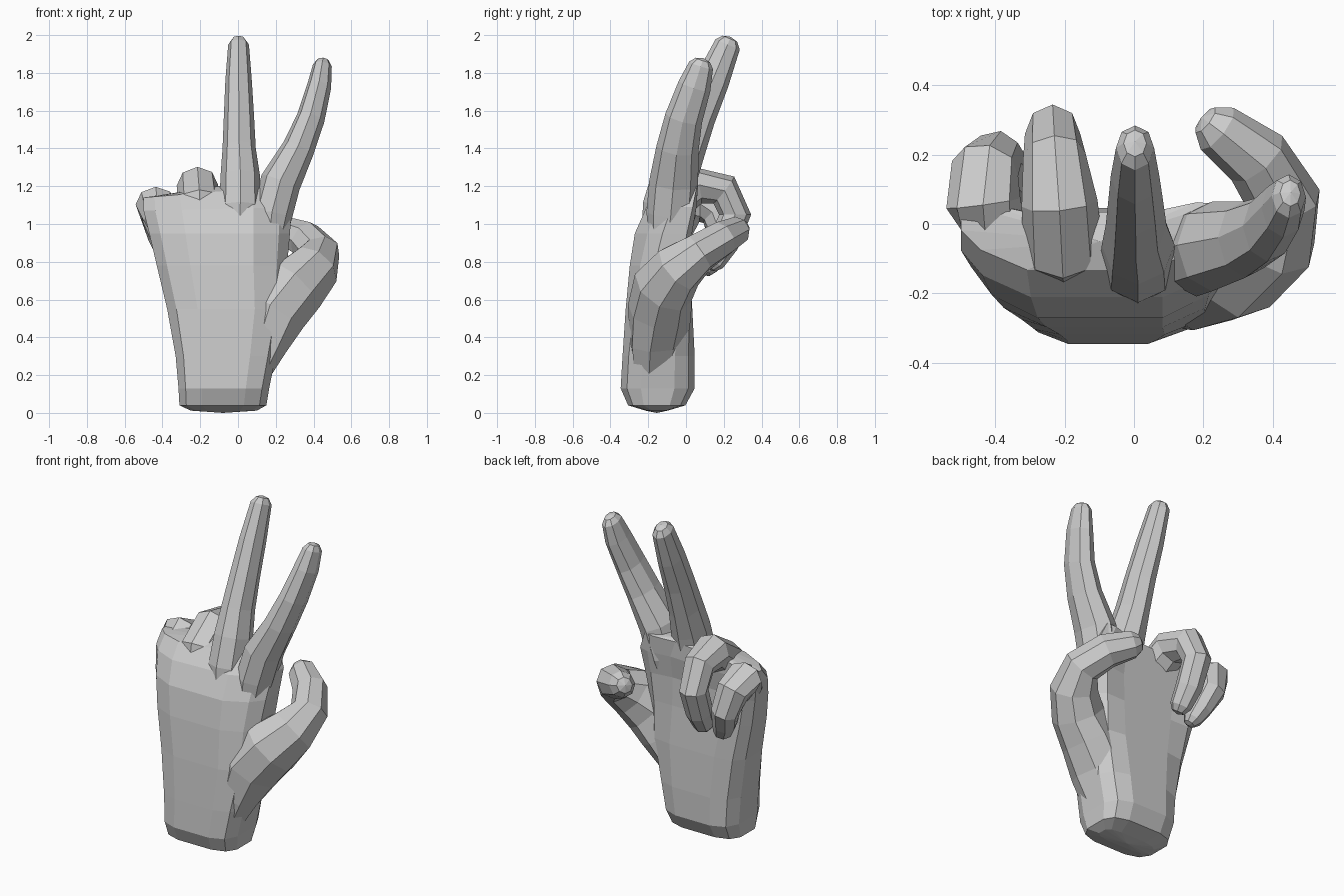
import bpy, bmesh
from math import cos, sin, pi, copysign
from mathutils import Vector


def skin(name, rings, start, end):
    """Flat-shaded loft through rings of points, closed by a pole at each end."""
    bm = bmesh.new()
    rows = [[bm.verts.new(p) for p in ring] for ring in rings]
    n = len(rows[0])
    for a, b in zip(rows, rows[1:]):
        for i in range(n):
            j = (i + 1) % n
            bm.faces.new((a[i], a[j], b[j], b[i]))
    for pole, row in ((start, rows[0]), (end, rows[-1])):
        v = bm.verts.new(pole)
        for i in range(n):
            bm.faces.new((row[i], row[(i + 1) % n], v))
    bmesh.ops.recalc_face_normals(bm, faces=bm.faces)
    me = bpy.data.meshes.new(name)
    bm.to_mesh(me)
    bm.free()
    ob = bpy.data.objects.new(name, me)
    bpy.context.collection.objects.link(ob)
    return ob


def digit(name, path, side=(1, 0, 0), sides=8):
    """Tube along a path of (x, y, z, half width, half depth)."""
    pts = [Vector(p[:3]) for p in path]
    rings = []
    for i, p in enumerate(path):
        t = (pts[min(i + 1, len(pts) - 1)] - pts[max(i - 1, 0)]).normalized()
        u = Vector(side)
        u = (u - t * u.dot(t)).normalized()
        v = t.cross(u)
        rings.append([pts[i] + u * cos(2 * pi * k / sides) * p[3]
                      + v * sin(2 * pi * k / sides) * p[4] for k in range(sides)])
    # blunt fingertip
    d = (pts[-1] - pts[-2]).normalized()
    r = path[-1][3]
    tip = pts[-1] + d * r * 0.8
    rings.append([pts[-1] + d * r * 0.6 + (q - pts[-1]) * 0.6 for q in rings[-1]])
    return skin(name, rings, pts[0], tip)


def power(c, e):
    return copysign(abs(c) ** e, c)


# palm and wrist: z, left x, right x, middle y, half thickness, cupping, tilt
palm = []
for z, x0, x1, yc, h, bow, tilt in (
        (0.012, -0.25, 0.10, -0.155, 0.06, 0, 0),
        (0.04, -0.31, 0.15, -0.155, 0.155, 0, 0),
        (0.13, -0.315, 0.165, -0.15, 0.20, 0, 0),
        (0.30, -0.33, 0.20, -0.145, 0.195, 0, 0),
        (0.55, -0.375, 0.25, -0.15, 0.18, 0.03, 0),
        (0.78, -0.43, 0.26, -0.155, 0.16, 0.06, 0),
        (0.95, -0.47, 0.275, -0.15, 0.145, 0.09, 0),
        (1.08, -0.50, 0.285, -0.11, 0.125, 0.09, 0.01),
        (1.17, -0.50, 0.24, -0.07, 0.085, 0.09, 0.03)):
    ring = []
    for k in range(12):
        a = 2 * pi * (k + 0.5) / 12
        u = power(cos(a), 0.55) / cos(pi / 12) ** 0.55
        v = power(sin(a), 0.6)
        ring.append(((x0 + x1) / 2 + u * (x1 - x0) / 2,
                     yc + bow * u * u + v * h, z + tilt * u))
    palm.append(ring)
skin("palm", palm, (-0.08, -0.155, 0), (-0.1, -0.05, 1.2))

# two raised fingers
digit("index_finger", [
    (0.15, -0.11, 0.80, 0.07, 0.08), (0.18, -0.08, 1.05, 0.108, 0.13),
    (0.225, -0.065, 1.22, 0.108, 0.13), (0.32, -0.045, 1.40, 0.086, 0.112),
    (0.385, -0.012, 1.56, 0.075, 0.10), (0.43, 0.045, 1.73, 0.064, 0.088),
    (0.447, 0.08, 1.84, 0.05, 0.066)])
digit("middle_finger", [
    (0.01, -0.15, 0.85, 0.07, 0.09), (0.012, -0.105, 1.09, 0.11, 0.125),
    (0.012, -0.06, 1.25, 0.105, 0.12), (0.006, -0.005, 1.40, 0.088, 0.11),
    (0.005, 0.06, 1.57, 0.08, 0.098), (0.003, 0.14, 1.76, 0.07, 0.09),
    (0.003, 0.22, 1.95, 0.055, 0.07)])

# two curled fingers
digit("ring_finger", [
    (-0.20, -0.13, 0.92, 0.07, 0.08), (-0.205, -0.065, 1.12, 0.115, 0.11),
    (-0.215, 0.06, 1.205, 0.11, 0.10), (-0.23, 0.20, 1.18, 0.09, 0.09),
    (-0.235, 0.26, 1.05, 0.08, 0.085), (-0.23, 0.20, 0.90, 0.075, 0.08),
    (-0.22, 0.14, 0.80, 0.06, 0.065)])
digit("little_finger", [
    (-0.36, -0.05, 0.90, 0.06, 0.06), (-0.405, -0.02, 1.05, 0.10, 0.10),
    (-0.435, 0.06, 1.105, 0.108, 0.092), (-0.43, 0.16, 1.06, 0.098, 0.088),
    (-0.40, 0.19, 0.94, 0.08, 0.08), (-0.36, 0.14, 0.84, 0.07, 0.072),
    (-0.33, 0.11, 0.77, 0.055, 0.06)], side=(1, -0.2, 0))

# thumb, with a broad base that webs into the palm
digit("thumb", [
    (0.03, -0.15, 0.16, 0.08, 0.14), (0.12, -0.145, 0.38, 0.135, 0.17),
    (0.20, -0.14, 0.54, 0.18, 0.165), (0.305, -0.12, 0.665, 0.18, 0.15),
    (0.40, -0.04, 0.765, 0.145, 0.135), (0.432, 0.07, 0.845, 0.107, 0.11),
    (0.355, 0.19, 0.92, 0.095, 0.10), (0.24, 0.275, 0.965, 0.074, 0.08)],
    side=(-0.5, -0.5, 0.7))
